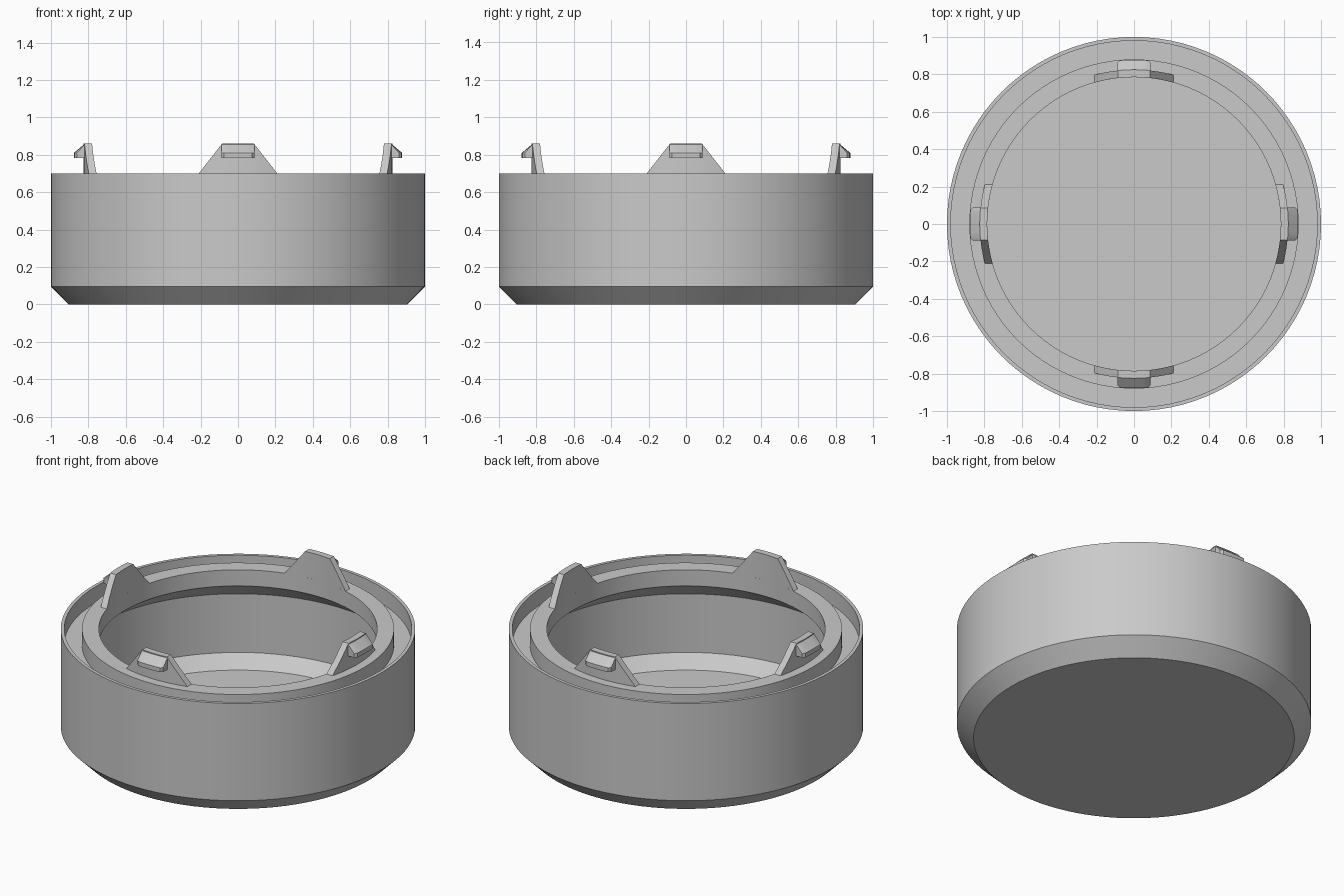
import bpy
import bmesh
import math
from mathutils import Matrix

cube = bpy.data.objects.get("Cube")
if cube:
    bpy.data.objects.remove(cube, do_unlink=True)

grey = bpy.data.materials.new("light_grey")
grey.use_nodes = True
colour = (0.59, 0.59, 0.59, 1)
grey.diffuse_color = colour
grey.node_tree.nodes["Principled BSDF"].inputs["Base Color"].default_value = colour

RIM_Z = 0.70
TAB_IN, TAB_OUT = 0.785, 0.825


def finish(bm, name):
    """Clean the mesh and turn it into a smooth object with sharp edges."""
    bmesh.ops.remove_doubles(bm, verts=bm.verts, dist=1e-5)
    bmesh.ops.recalc_face_normals(bm, faces=bm.faces)
    mesh = bpy.data.meshes.new(name)
    bm.to_mesh(mesh)
    bm.free()
    mesh.materials.append(grey)
    obj = bpy.data.objects.new(name, mesh)
    bpy.context.collection.objects.link(obj)
    bpy.ops.object.select_all(action="DESELECT")
    obj.select_set(True)
    bpy.context.view_layer.objects.active = obj
    bpy.ops.object.shade_smooth_by_angle(angle=math.radians(25))
    return obj


def lathe(name, profile, steps=96):
    """Spin an (r, z) profile about the z axis."""
    bm = bmesh.new()
    verts = [bm.verts.new((r, 0, z)) for r, z in profile]
    edges = [bm.edges.new(pair) for pair in zip(verts, verts[1:])]
    bmesh.ops.spin(bm, geom=verts + edges, cent=(0, 0, 0), axis=(0, 0, 1),
                   angle=math.tau, steps=steps, use_merge=True)
    return finish(bm, name)


def curved_block(name, columns, turn):
    """Loft (x, [(r, z), ...]) sections that follow the round of the rim."""
    bm = bmesh.new()
    rings = [[bm.verts.new((x, -math.sqrt(r * r - x * x), z)) for r, z in sec]
             for x, sec in columns]
    for a, b in zip(rings, rings[1:]):
        for i in range(len(a)):
            j = (i + 1) % len(a)
            bm.faces.new((a[i], a[j], b[j], b[i]))
    bm.faces.new(rings[0])
    bm.faces.new(rings[-1])
    bmesh.ops.remove_doubles(bm, verts=bm.verts, dist=1e-5)
    bmesh.ops.dissolve_degenerate(bm, dist=1e-5, edges=bm.edges)
    bmesh.ops.transform(bm, matrix=Matrix.Rotation(turn, 4, "Z"), verts=bm.verts)
    return finish(bm, name)


# Thin-walled body: chamfered base, rim, groove, inner collar, undercut, floor
lathe("body", [
    (0, 0), (0.905, 0), (1, 0.095), (1, RIM_Z), (0.98, RIM_Z),
    (0.98, 0.60), (0.88, 0.60), (0.88, RIM_Z), (TAB_IN, RIM_Z),
    (TAB_IN, 0.60), (0.98, 0.46), (0.98, 0.095), (0.905, 0.02), (0, 0.02),
])


def tab_section(x):
    top = min(0.86, RIM_Z + (0.21 - abs(x)) * 1.28)
    return [(TAB_IN, RIM_Z), (TAB_OUT, RIM_Z), (TAB_OUT, top), (TAB_IN, top)]


def hook_section(x):
    out = 0.866 if abs(x) > 0.08 else 0.878
    return [(0.822, 0.783), (out, 0.783), (out, 0.81), (TAB_OUT, 0.854),
            (0.822, 0.854)]


# Four snap clips: a tapered tab with an outward hook
tab_x = [-0.21, -0.17, -0.13, -0.085, -0.04, 0, 0.04, 0.085, 0.13, 0.17, 0.21]
hook_x = [-0.088, -0.075, -0.04, 0, 0.04, 0.075, 0.088]
for k, side in enumerate(("front", "left", "back", "right")):
    turn = k * math.pi / 2
    curved_block(side + "_clip_tab", [(x, tab_section(x)) for x in tab_x], turn)
    curved_block(side + "_clip_hook", [(x, hook_section(x)) for x in hook_x], turn)
